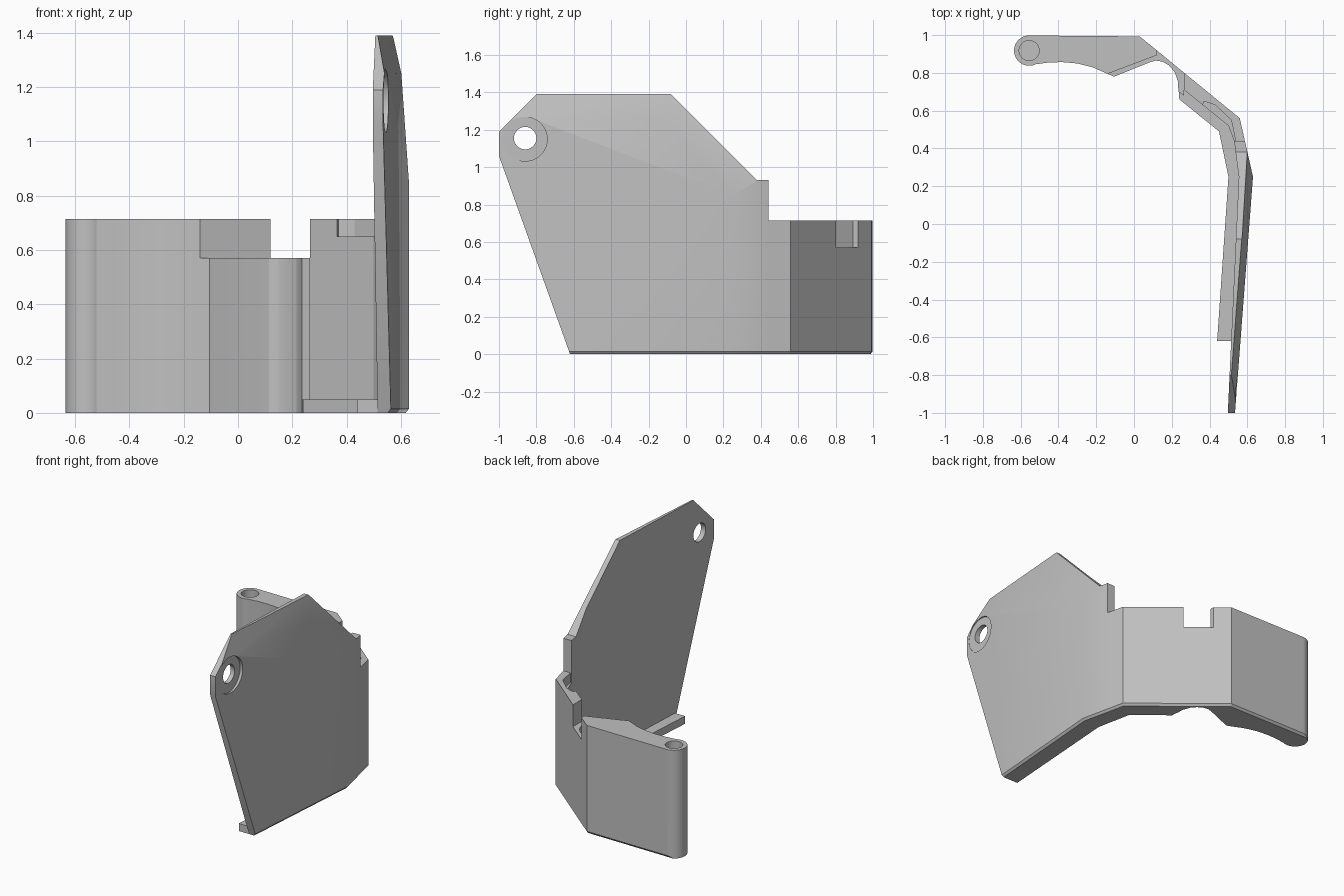
import bpy, bmesh, math
from mathutils import Vector

cube = bpy.data.objects.get("Cube")
if cube:
    bpy.data.objects.remove(cube, do_unlink=True)

grey = bpy.data.materials.new("plain_grey")
grey.use_nodes = True
GREY = (0.53, 0.53, 0.53, 1)
grey.diffuse_color = GREY
grey.node_tree.nodes["Principled BSDF"].inputs["Base Color"].default_value = GREY

WALL_TOP, NOTCH_Z = 0.715, 0.57
# Outer outline of the whole bracket, seen from above
OUTER = [(0.535, -1), (0.63, 0.25), (0.56, 0.56), (0.03, 0.993), (-0.555, 0.998)]


def slice_off(bm, point, normal):
    """Remove everything beyond a plane and cap the cut."""
    geom = bm.verts[:] + bm.edges[:] + bm.faces[:]
    bmesh.ops.bisect_plane(bm, geom=geom, dist=1e-5, plane_co=point,
                           plane_no=normal, clear_outer=True)
    rim = [e for e in bm.edges if e.is_boundary]
    if rim:
        bmesh.ops.holes_fill(bm, edges=rim, sides=0)


def chamfer_base(bm):
    for (ax, ay), (bx, by) in zip(OUTER, OUTER[1:]):
        out = Vector((by - ay, ax - bx, 0)).normalized()
        slice_off(bm, Vector((ax, ay, 0.015)), out * 0.015 + Vector((0, 0, -0.012)))


def prism(name, points, low, high, axis="z", planes=(), base=False):
    """Extrude an outline along z, or along x when the points are (y, z)."""
    bm = bmesh.new()
    place = (lambda p: (p[0], p[1], low)) if axis == "z" else (lambda p: (low, p[0], p[1]))
    face = bm.faces.new([bm.verts.new(place(p)) for p in points])
    ext = bmesh.ops.extrude_face_region(bm, geom=[face])
    shift = Vector((0, 0, high - low)) if axis == "z" else Vector((high - low, 0, 0))
    bmesh.ops.translate(bm, verts=[v for v in ext["geom"] if isinstance(v, bmesh.types.BMVert)], vec=shift)
    bmesh.ops.recalc_face_normals(bm, faces=bm.faces)
    for co, no in planes:
        slice_off(bm, co, no)
    if base:
        chamfer_base(bm)
    bmesh.ops.recalc_face_normals(bm, faces=bm.faces)
    mesh = bpy.data.meshes.new(name)
    bm.to_mesh(mesh)
    bm.free()
    mesh.materials.append(grey)
    obj = bpy.data.objects.new(name, mesh)
    bpy.context.collection.objects.link(obj)
    return obj


def circle(cx, cy, r, n=48):
    return [(cx + r * math.cos(math.tau * i / n), cy + r * math.sin(math.tau * i / n)) for i in range(n)]


def activate(obj):
    bpy.ops.object.select_all(action="DESELECT")
    obj.select_set(True)
    bpy.context.view_layer.objects.active = obj


def carve(targets, cutter, operation="DIFFERENCE"):
    cutter.hide_render = True
    for obj in targets:
        activate(obj)
        mod = obj.modifiers.new("carve", "BOOLEAN")
        mod.object, mod.operation, mod.solver = cutter, operation, "EXACT"
        bpy.ops.object.modifier_apply(modifier=mod.name)
    bpy.data.objects.remove(cutter, do_unlink=True)


# Tall side plate with thinned top and sloping edges
p1, p2, p3 = Vector((0.602, -0.12, 1.25)), Vector((0.605, 0.38, 0.9)), Vector((0.572, -0.08, 1.39))
slope = (p2 - p1).cross(p3 - p1)
slope = slope if slope.x > 0 else -slope
plate = prism("side_plate",
              [(0.527, -1.1), (0.63, 0.25), (0.587, 0.44), (0.53, 0.44), (0.555, 0.25), (0.492, -1.1)],
              0, 1.5, base=True,
              planes=[(p1, Vector((0.14, -0.0106, 0.035))), (p1, slope)])
outline = [(-0.584, -0.1), (-1, 1.06), (-1, 1.19), (-0.8, 1.39), (-0.08, 1.39),
           (0.38, 0.93), (0.5, 0.93), (0.5, -0.1)]
carve([plate], prism("plate_outline", outline, 0.2, 0.9, "x"), "INTERSECT")
carve([plate], prism("pivot_hole", circle(-0.86, 1.155, 0.06), 0.3, 0.8, "x"))
carve([plate], prism("pivot_recess", circle(-0.86, 1.15, 0.118), 0.535, 0.8, "x"))

# Angled corner wall with a ledge on its inner side
corner = prism("corner_wall",
               [(0.265, 0.801), (0.56, 0.56), (0.587, 0.44), (0.53, 0.44), (0.5, 0.52), (0.265, 0.71)],
               0, WALL_TOP, base=True)
carve([corner], prism("ledge_cut", [(0.35, 0.58), (0.37, 0.65), (0.43, 0.63), (0.515, 0.55),
                                    (0.54, 0.43), (0.45, 0.4)], 0.65, 0.8))

# Rear panel with a curved inner face
panel = prism("rear_panel",
              [(0.12, 0.92), (0.03, 0.993), (-0.555, 0.998), (-0.59, 0.845), (-0.52, 0.846), (-0.45, 0.855),
               (-0.38, 0.857), (-0.3, 0.85), (-0.22, 0.83), (-0.14, 0.795), (0.12, 0.893)],
              0, WALL_TOP, base=True)

# Lower block with a concave round, under the notch
prism("notch_block",
      [(0.12, 0.92), (0.265, 0.801), (0.265, 0.68), (0.235, 0.7), (0.233, 0.755), (0.215, 0.805), (0.185, 0.84),
       (0.15, 0.86), (0.115, 0.865), (0.08, 0.855), (-0.105, 0.78), (-0.14, 0.795), (0, 0.9)],
      0, NOTCH_Z, base=True)

# Hinge barrel with a blind pin hole
barrel = prism("hinge_barrel", circle(-0.555, 0.918, 0.08), 0, WALL_TOP, base=True)
carve([barrel, panel], prism("pin_hole", circle(-0.555, 0.918, 0.053), 0.1, 0.9))

# Foot flange along the inner base
prism("foot_flange",
      [(0.44, -0.62), (0.52, -0.62), (0.565, 0.25), (0.52, 0.52), (0.27, 0.74), (0.235, 0.74),
       (0.24, 0.66), (0.45, 0.49), (0.5, 0.25)],
      0, 0.05)

for obj in list(bpy.context.collection.objects):
    if obj.type == "MESH" and grey.name in obj.data.materials:
        activate(obj)
        bpy.ops.object.shade_smooth_by_angle(angle=math.radians(20))
